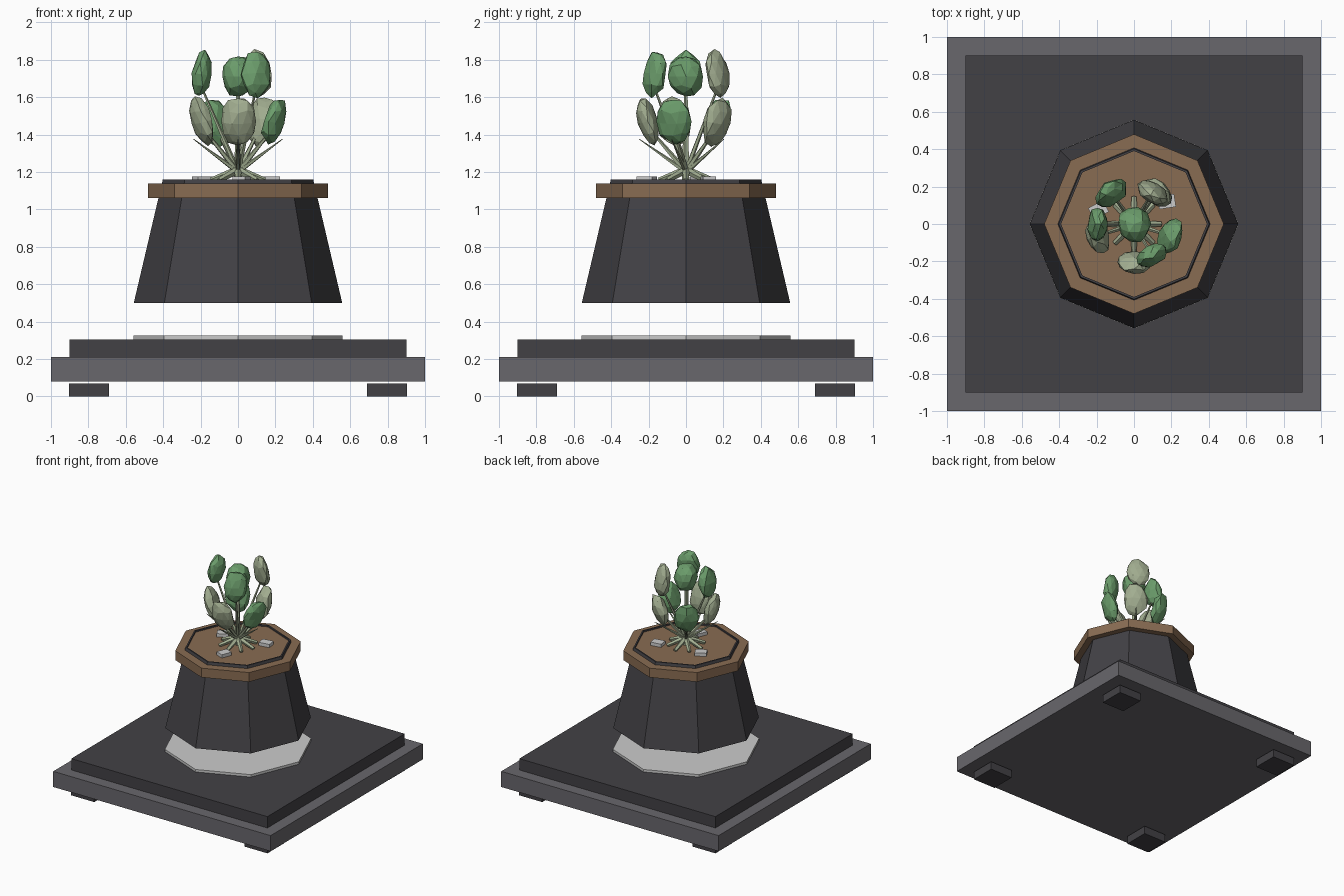
import bpy, bmesh, math, random
from mathutils import Vector, Matrix

if "Cube" in bpy.data.objects:
    bpy.data.objects.remove(bpy.data.objects["Cube"])

random.seed(4)


def material(name, rgb):
    m = bpy.data.materials.new(name)
    m.diffuse_color = (*rgb, 1)
    m.use_nodes = True
    m.node_tree.nodes["Principled BSDF"].inputs["Base Color"].default_value = m.diffuse_color
    return m


DARK = material("charcoal", (0.055, 0.053, 0.06))
SLATE = material("slate", (0.14, 0.135, 0.15))
BROWN = material("brown", (0.25, 0.15, 0.085))
GREEN = material("leaf_green", (0.15, 0.34, 0.15))
PALE = material("pale_green", (0.36, 0.42, 0.28))


def finish(name, bm, mat=None):
    bmesh.ops.recalc_face_normals(bm, faces=bm.faces[:])
    mesh = bpy.data.meshes.new(name)
    bm.to_mesh(mesh)
    bm.free()
    if mat:
        mesh.materials.append(mat)
    ob = bpy.data.objects.new(name, mesh)
    bpy.context.collection.objects.link(ob)
    return ob


def box(name, centre, size, mat=None, turn=0):
    bm = bmesh.new()
    bmesh.ops.create_cube(bm, size=1, matrix=Matrix.Translation(centre)
                          @ Matrix.Rotation(turn, 4, 'Z') @ Matrix.Diagonal((*size, 1)))
    return finish(name, bm, mat)


def octagon(name, profile, mat=None, closed=False):
    """Eight-sided lathe of (radius, z) points; open profiles get end caps."""
    bm = bmesh.new()
    rings = [[bm.verts.new((r * math.cos(i * math.pi / 4), r * math.sin(i * math.pi / 4), z))
              for i in range(8)] for r, z in profile]
    pairs = list(zip(rings, rings[1:]))
    if closed:
        pairs.append((rings[-1], rings[0]))
    else:
        bm.faces.new(rings[0])
        bm.faces.new(rings[-1])
    for a, b in pairs:
        for i in range(8):
            j = (i + 1) % 8
            bm.faces.new((a[i], a[j], b[j], b[i]))
    return finish(name, bm, mat)


def polar(angle, r, z):
    a = math.radians(angle)
    return Vector((r * math.cos(a), r * math.sin(a), z))


def twig(name, start, end, r1, r2):
    d = end - start
    bm = bmesh.new()
    bmesh.ops.create_cone(bm, cap_ends=True, segments=5, radius1=r1, radius2=r2, depth=d.length,
                          matrix=Matrix.Translation((start + end) / 2)
                          @ d.to_track_quat('Z', 'Y').to_matrix().to_4x4())
    return finish(name, bm, PALE)


def leaf(name, angle, r, z, tilt, size, mat):
    """Flattened faceted pad facing outward, leaning outward by tilt."""
    bm = bmesh.new()
    bmesh.ops.create_icosphere(bm, subdivisions=2, radius=1)
    for v in bm.verts:
        v.co *= random.uniform(0.88, 1.06)
    bm.transform(Matrix.Translation(polar(angle, r, z))
                 @ Matrix.Rotation(math.radians(angle), 4, 'Z')
                 @ Matrix.Rotation(math.radians(tilt), 4, 'Y')
                 @ Matrix.Diagonal((*size, 1)))
    return finish(name, bm, mat)


# stepped base and feet
box("base_slab", (0, 0, 0.145), (2, 2, 0.13), SLATE)
box("base_step", (0, 0, 0.257), (1.804, 1.804, 0.095), DARK)
for sx in (-1, 1):
    for sy in (-1, 1):
        box("foot", (sx * 0.797, sy * 0.797, 0.034), (0.213, 0.213, 0.068), DARK)
octagon("base_disc", [(0.56, 0.304), (0.56, 0.325)])

# floating pot, rim and soil
octagon("pot", [(0.557, 0.5), (0.402, 1.16), (0.39, 1.16), (0.39, 1.1)], DARK)
octagon("rim", [(0.41, 1.06), (0.48, 1.06), (0.48, 1.137), (0.40, 1.137)], BROWN, closed=True)
octagon("soil", [(0.391, 1.11), (0.391, 1.148)], BROWN)

# pebbles
for x, y, turn in ((-0.19, 0.075, 0.5), (0.175, 0.12, 0.15), (0.02, -0.21, 1.2)):
    box("pebble", (x, y, 1.155), (0.09, 0.07, 0.04), None, turn)

# roots and central stalk
hub = Vector((0, 0, 1.2))
for i in range(8):
    twig("root", hub + Vector((0, 0, 0.01)), polar(i * 45, 0.145, 1.155), 0.022, 0.014)
twig("stalk", Vector((0, 0, 1.15)), Vector((0, 0, 1.65)), 0.022, 0.01)
leaf("crown_leaf", 20, 0, 1.71, 0, (0.09, 0.1, 0.115), GREEN)

# lower leaf ring with stems and side spikes
for i, mat in enumerate((PALE, GREEN, PALE, GREEN, PALE)):
    a = -90 + 72 * i
    twig("spike", hub, polar(a, 0.25, 1.375), 0.015, 0.002)
    twig("lower_stem", hub, polar(a, 0.17, 1.40), 0.017, 0.008)
    leaf("lower_leaf", a, 0.205, 1.47, 16, (0.055, 0.1, 0.135), mat)

# upper leaf ring
for a, mat in ((-60, GREEN), (60, PALE), (180, GREEN)):
    twig("upper_stem", hub, polar(a, 0.19, 1.64), 0.015, 0.006)
    leaf("upper_leaf", a, 0.195, 1.722, -8, (0.053, 0.092, 0.13), mat)
